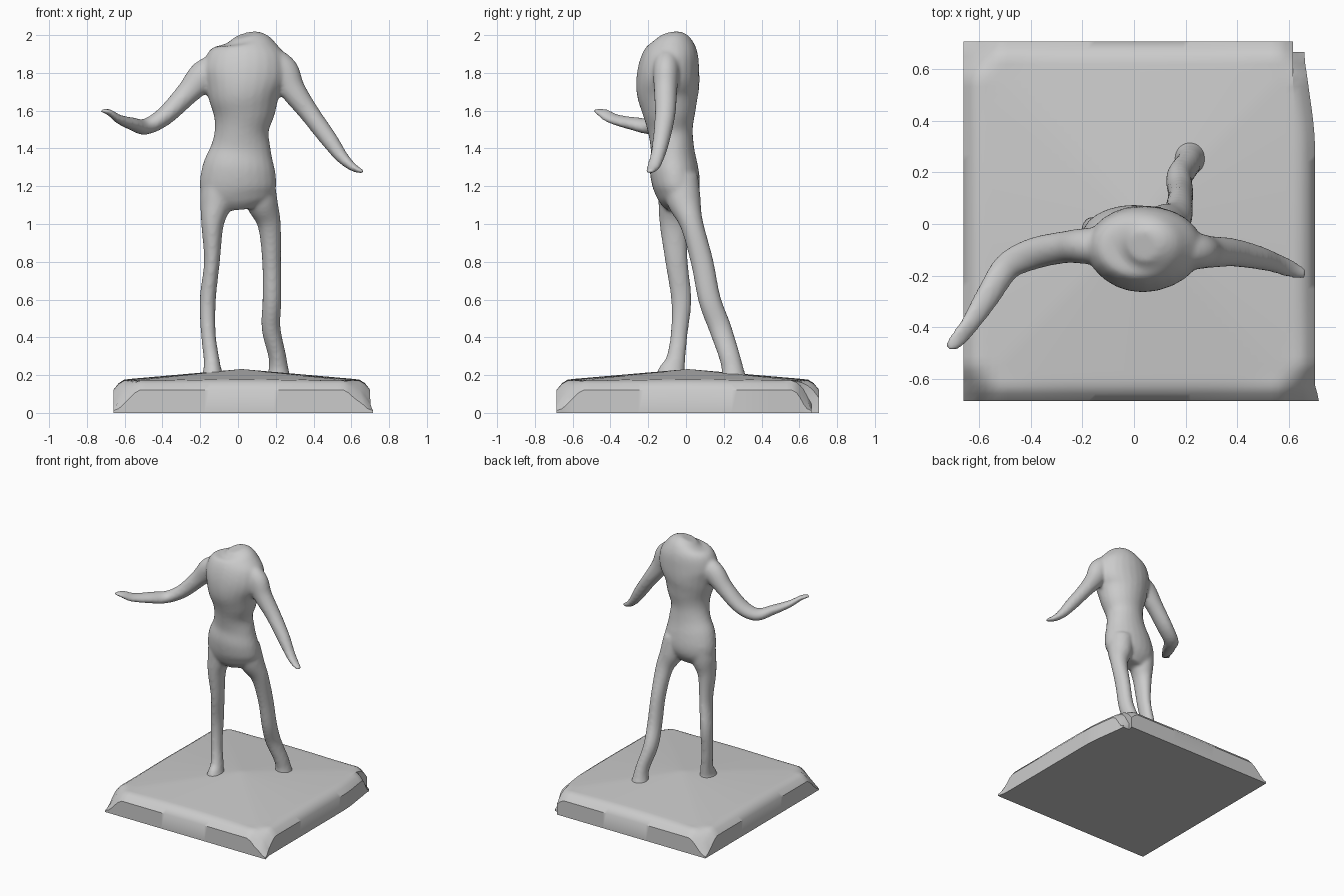
import bpy, bmesh
from math import sin, cos, pi
from mathutils import Vector

if "Cube" in bpy.data.objects:
    bpy.data.objects.remove(bpy.data.objects["Cube"])

SEG, SUB = 24, 5


def spline(rows):
    """Catmull-Rom interpolation of (x, y, z, width, depth) rows."""
    out = []
    for i in range(len(rows) - 1):
        p = [rows[max(0, min(len(rows) - 1, i + k))] for k in (-1, 0, 1, 2)]
        for s in range(SUB):
            t = s / SUB
            out.append([0.5 * (2 * b + (c - a) * t + (2 * a - 5 * b + 4 * c - d) * t * t
                        + (3 * b - a - 3 * c + d) * t ** 3) for a, b, c, d in zip(*p)])
    return out + [list(rows[-1])]


def loft(bm, rows):
    """Closed tube of elliptical rings along a smooth path."""
    rows = spline(rows)
    rings = []
    for i, r in enumerate(rows):
        t = Vector(rows[min(i + 1, len(rows) - 1)][:3]) - Vector(rows[max(i - 1, 0)][:3])
        t.normalize()
        a = Vector((0, 1, 0)).cross(t).normalized()
        b = t.cross(a)
        rings.append([bm.verts.new(Vector(r[:3]) + a * r[3] * cos(2 * pi * k / SEG)
                                   + b * r[4] * sin(2 * pi * k / SEG)) for k in range(SEG)])
    for lo, hi in zip(rings, rings[1:]):
        for k in range(SEG):
            n = (k + 1) % SEG
            bm.faces.new((lo[k], lo[n], hi[n], hi[k]))
    bm.faces.new(rings[0][::-1])
    bm.faces.new(rings[-1])


def make(name, bm):
    bmesh.ops.recalc_face_normals(bm, faces=bm.faces)
    me = bpy.data.meshes.new(name)
    bm.to_mesh(me)
    bm.free()
    ob = bpy.data.objects.new(name, me)
    bpy.context.collection.objects.link(ob)
    for p in me.polygons:
        p.use_smooth = True
    return ob


# Headless figure: torso and limbs, fused by a remesh
torso = [(.01, -.04, 1.08, .10, .06), (.005, -.045, 1.13, .18, .10),
         (0, -.05, 1.2, .203, .125), (.005, -.065, 1.3, .192, .128),
         (.015, -.072, 1.4, .16, .115), (.02, -.083, 1.5, .143, .12),
         (.03, -.09, 1.6, .168, .143), (.03, -.097, 1.7, .195, .165),
         (.04, -.093, 1.8, .225, .165), (.045, -.08, 1.9, .205, .146),
         (.045, -.078, 1.96, .14, .115), (.035, -.085, 2.0, .06, .06)]
left_arm = [(-.09, -.085, 1.84, .07, .07), (-.18, -.085, 1.785, .082, .07),
            (-.27, -.09, 1.69, .062, .062), (-.39, -.115, 1.57, .05, .062),
            (-.49, -.165, 1.515, .042, .055), (-.56, -.27, 1.53, .034, .05),
            (-.63, -.38, 1.555, .024, .04), (-.68, -.445, 1.59, .017, .036),
            (-.72, -.48, 1.6, .01, .018)]
right_arm = [(.16, -.1, 1.88, .07, .07), (.235, -.105, 1.81, .085, .07),
             (.29, -.108, 1.71, .068, .062), (.38, -.11, 1.585, .053, .055),
             (.48, -.13, 1.45, .046, .046), (.55, -.152, 1.355, .034, .038),
             (.61, -.175, 1.3, .022, .034), (.665, -.195, 1.275, .011, .018)]
left_leg = [(-.10, -.05, 1.24, .09, .10), (-.115, -.055, 1.12, .087, .092),
            (-.135, -.065, 1.0, .06, .075), (-.138, -.05, .8, .042, .06),
            (-.16, -.025, .6, .043, .054), (-.157, -.036, .42, .039, .045),
            (-.14, -.055, .28, .042, .052), (-.135, -.075, .215, .052, .075),
            (-.135, -.08, .15, .08, .095)]
right_leg = [(.10, -.035, 1.24, .09, .10), (.125, -.01, 1.12, .085, .09),
             (.165, .03, 1.0, .062, .062), (.178, .085, .8, .05, .06),
             (.18, .125, .6, .05, .06), (.175, .18, .45, .05, .06),
             (.208, .23, .3, .047, .056), (.215, .248, .22, .055, .06),
             (.215, .255, .14, .08, .08)]
bm = bmesh.new()
for part in (torso, left_arm, right_arm, left_leg, right_leg):
    loft(bm, part)
figure = make("figure", bm)
rm = figure.modifiers.new("fuse", 'REMESH')
rm.mode = 'VOXEL'
rm.voxel_size = 0.011
rm.use_smooth_shade = True
sm = figure.modifiers.new("soften", 'SMOOTH')
sm.factor = 0.5
sm.iterations = 8


# Pillow-like plinth: domed top, rounded rim, corners drooping to the ground
def ramp(v):
    v = max(0, min(1, v))
    return v * v * (3 - 2 * v)


N = 48
bm = bmesh.new()
bmesh.ops.create_grid(bm, x_segments=N, y_segments=N, size=1)
rim = [e for e in bm.edges if e.is_boundary]
for v in bm.verts:
    u, w = v.co.x, v.co.y
    m, n = max(abs(u), abs(w)), min(abs(u), abs(w))
    z = .232 - .06 * min(1, (.5 * (u * u + w * w) ** .5 + .5 * m))
    z -= .05 * max(0, (m - .9) / .1) ** 2
    z -= .11 * ramp((m - .8) / .2) * ramp((n - .78) / .22)
    v.co = (.02 + .68 * u, .01 + .695 * w, z)
    if u > .9 and w < -.9:  # front right corner sticks out
        v.co.x += .015 * ramp((-w - .9) / .1)
    if u > .9 and w > .4:   # back right corner pulls in
        v.co.x -= .04 * ramp((w - .4) / .6)
        v.co.y -= .04 * ramp((w - .8) / .2)
walls = bmesh.ops.extrude_edge_only(bm, edges=rim)['geom']
foot = [g for g in walls if isinstance(g, bmesh.types.BMVert)]
for v in foot:
    v.co.z = 0
bmesh.ops.contextual_create(bm, geom=[e for e in bm.edges if e.is_boundary])
plinth = make("plinth", bm)
bpy.context.view_layer.objects.active = plinth
plinth.select_set(True)
bpy.ops.object.shade_smooth_by_angle(angle=0.7)
